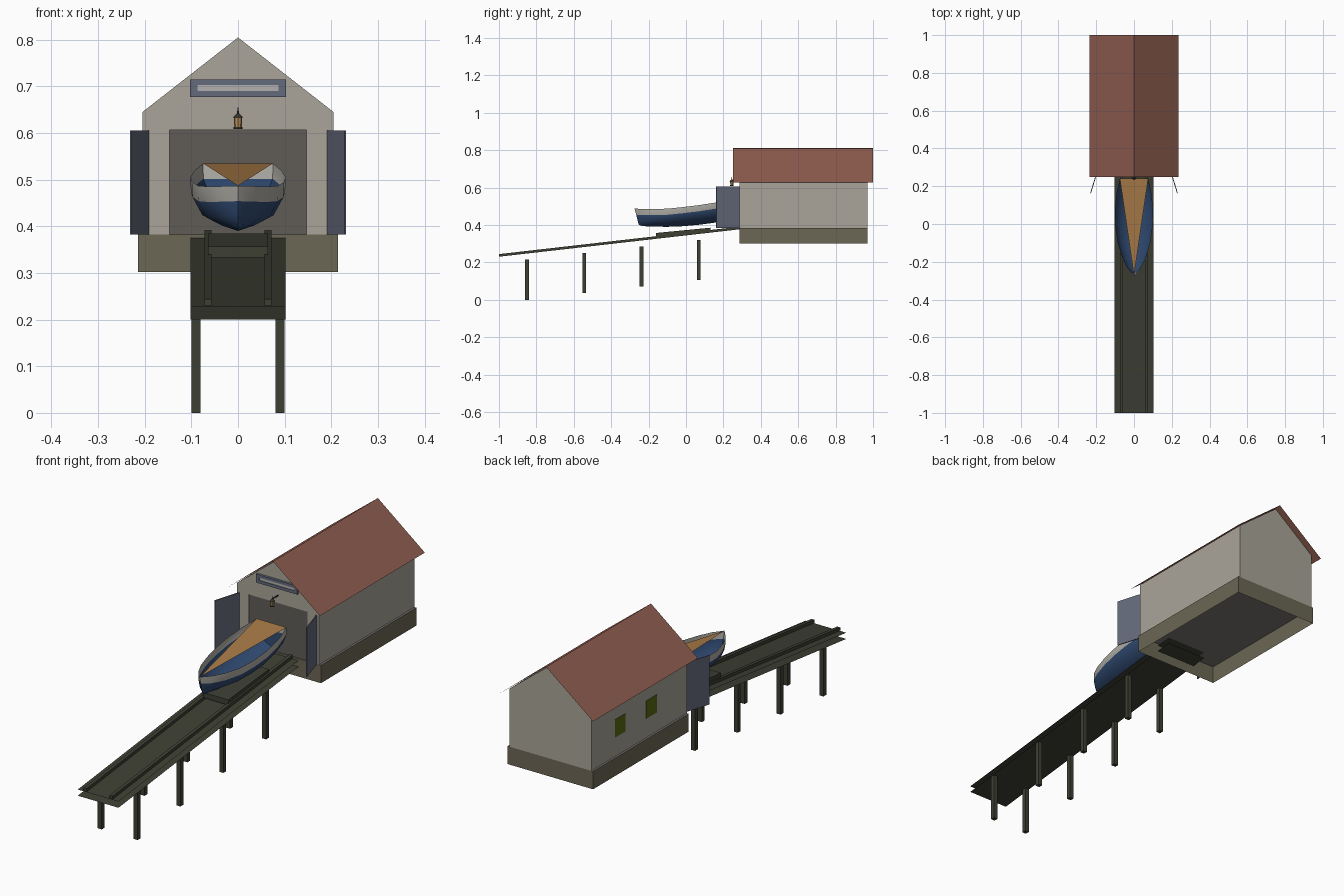
import bpy, math

if "Cube" in bpy.data.objects:
    bpy.data.objects.remove(bpy.data.objects["Cube"])

mats = {}
COL = {"wall": (.40, .375, .32), "doorway": (.115, .108, .095), "base": (.15, .135, .09), "floor": (.2, .19, .18),
       "roof": (.27, .108, .078), "slate": (.13, .145, .20), "wood": (.047, .051, .034), "navy": (.03, .07, .17),
       "hull_grey": (.45, .44, .40), "deck": (.40, .20, .065), "glass": (.10, .14, .006), "amber": (.45, .27, .1),
       "dark": (.04, .035, .03), "pale": (.45, .43, .43)}

def mat(key):
    if key not in mats:
        mats[key] = bpy.data.materials.new(key)
        mats[key].diffuse_color = (*COL[key], 1)
    return mats[key]

def mesh(name, verts, faces, *keys, index=None):
    me = bpy.data.meshes.new(name)
    me.from_pydata(verts, [], faces)
    for k in keys:
        me.materials.append(mat(k))
    if index:
        me.polygons.foreach_set("material_index", index)
    ob = bpy.data.objects.new(name, me)
    bpy.context.collection.objects.link(ob)
    return ob

BOX = [(0, 1, 3, 2), (4, 6, 7, 5), (0, 4, 5, 1), (2, 3, 7, 6), (0, 2, 6, 4), (1, 5, 7, 3)]

def box(name, x, y, z, key, slope=0):
    """Box from ranges; slope shears it upward along y."""
    vs = [(a, b, c + slope * (b - y[0])) for a in x for b in y for c in z]
    return mesh(name, vs, BOX, key)

# House shell: thin walls, dark doorway panel in the front
W, Y0, Y1, ZF, ZE, ZA = .205, .287, .97, .383, .645, .805
D, ZD = .147, .607
mesh("side_walls", [(s * W, y, z) for s in (-1, 1) for y in (Y0, Y1) for z in (ZF, ZE)],
     [(0, 1, 3, 2), (4, 6, 7, 5)], "wall")
mesh("back_wall", [(-W, Y1, ZF), (W, Y1, ZF), (W, Y1, ZE), (0, Y1, ZA), (-W, Y1, ZE)], [(4, 3, 2, 1, 0)], "wall")
mesh("front_wall", [(x, Y0, z) for x, z in ((-W, ZF), (-D, ZF), (-D, ZD), (D, ZD), (D, ZF), (W, ZF), (W, ZE), (-W, ZE))],
     [(7, 0, 1, 2), (7, 2, 3, 6), (3, 4, 5, 6)], "wall")
mesh("front_gable", [(-W, Y0, ZE), (W, Y0, ZE), (0, Y0, ZA)], [(0, 1, 2)], "wall")
mesh("doorway", [(x, Y0 + .004, z) for x, z in ((-D, ZF), (D, ZF), (D, ZD), (-D, ZD))], [(0, 1, 2, 3)], "doorway")

# Foundation skirt (open below) and floor
F = .214
ring = [(-F, Y0), (F, Y0), (F, Y1), (-F, Y1)]
mesh("foundation", [(x, y, z) for z in (.302, ZF) for x, y in ring],
     [(i, (i + 1) % 4, (i + 1) % 4 + 4, i + 4) for i in range(4)], "base")
mesh("floor", [(x, y, ZF) for x, y in ring], [(0, 1, 2, 3)], "floor")

# Roof sheets
mesh("roof", [(x, y, z) for x, z in ((-.235, .626), (0, .81), (.235, .626)) for y in (.25, 1)],
     [(0, 2, 3, 1), (2, 4, 5, 3)], "roof")

# Open doors
for s, side in ((-1, "left"), (1, "right")):
    pts = [(.191, .283), (.195, .285), (.232, .163), (.228, .161)]
    vs = [(s * x, y, z) for z in (.383, .605) for x, y in pts]
    fs = [(0, 3, 2, 1), (4, 5, 6, 7)] + [(i, (i + 1) % 4, (i + 1) % 4 + 4, i + 4) for i in range(4)]
    # outline runs clockwise on the right, so flip that side to face outward
    if s > 0:
        fs = [f[::-1] for f in fs]
    mesh(side + "_door", vs, fs, "slate")

# Gable window: frame bars and pale pane
for i, (x, z) in enumerate([((-.103, .103), (.703, .715)), ((-.103, .103), (.677, .690)),
                            ((-.103, -.087), (.690, .703)), ((.087, .103), (.690, .703))]):
    box(f"gable_frame_{i}", x, (.276, .287), z, "slate")
box("gable_pane", (-.087, .087), (.279, .287), (.690, .703), "pale")

# Side windows on the left wall
for i, y in enumerate((.54, .765)):
    box(f"side_window_{i}", (-.207, -.204), (y - .037, y + .037), (.47, .55), "glass")

# Lantern over the doorway
def cone(name, r1, r2, z0, z1, key):
    bpy.ops.mesh.primitive_cone_add(vertices=8, radius1=r1, radius2=r2, depth=z1 - z0, location=(0, .245, (z0 + z1) / 2))
    ob = bpy.context.object
    ob.name = name
    ob.data.materials.append(mat(key))

cone("lantern_base", .010, .010, .609, .613, "dark")
cone("lantern_glass", .008, .009, .613, .633, "amber")
cone("lantern_cap", .012, .003, .633, .642, "dark")
cone("lantern_spike", .002, .001, .642, .655, "dark")
box("lantern_bracket", (-.002, .002), (.245, .287), (.640, .644), "dark")

# Slipway: two sloping sheets, rails, posts
S = .114
for name, z in (("upper_deck", .228), ("lower_deck", .200)):
    mesh(name, [(x, y, z + S * (y + 1)) for y in (-1, .36) for x in (-.102, .102)], [(0, 1, 3, 2)], "wood")
for s, side in ((-1, "left"), (1, "right")):
    box(side + "_rail", sorted((s * .057, s * .072)), (-1, .287), (.230, .244), "wood", S)
    for i in range(4):
        y = -.85 + .306 * i
        z = S * .306 * i
        box(f"{side}_post_{i}", sorted((s * .08, s * .1)), (y - .01, y + .01), (z, z + .216), "wood")

# Launching cradle
box("cradle", (-.064, .064), (-.16, .13), (.333, .357), "wood", S * .85)

# Boat: open hull lofted from stations (y, half width, gunwale z, keel z)
stations = [(-.275, 0, .487, .402), (-.235, .034, .486, .394), (-.18, .062, .485, .391), (-.1, .086, .487, .390),
            (-.02, .098, .495, .393), (.07, .102, .506, .401), (.16, .093, .520, .413), (.24, .075, .535, .428)]
verts, faces, index = [], [], []
for j, (y, w, g, k) in enumerate(stations):
    st = g - .033
    half = [(w, g), (w * .99, st), (w * .78, k + .45 * (st - k)), (w * .4, k + .18 * (st - k))]
    row = half + [(0, k)] + [(-x, z) for x, z in half[::-1]]
    rake = .022 if j == 0 else 0
    verts += [(x, y + rake * (g - z) / (g - k), z) for x, z in row]
n = 9
for j in range(len(stations) - 1):
    for i in range(n - 1):
        a = j * n + i
        faces.append((a, a + n, a + n + 1, a + 1))
        index.append(1 if i in (0, n - 2) else 0)
# Transom: grey band above, navy below
last = (len(stations) - 1) * n
faces += [tuple(last + i for i in (0, 1, 7, 8)), tuple(last + i for i in range(1, 8))]
index += [1, 0]
hull = mesh("boat_hull", verts, faces, "navy", "hull_grey", index=index)
bpy.ops.object.select_all(action='DESELECT')
bpy.context.view_layer.objects.active = hull
hull.select_set(True)
bpy.ops.object.mode_set(mode='EDIT')
bpy.ops.mesh.select_all(action='SELECT')
bpy.ops.mesh.normals_make_consistent(inside=False)
bpy.ops.object.mode_set(mode='OBJECT')
bpy.ops.object.shade_smooth_by_angle(angle=math.radians(50))

# Triangular boat deck
mesh("boat_deck", [(0, -.273, .487), (.075, .24, .535), (-.075, .24, .535)], [(0, 1, 2)], "deck")

for m in bpy.data.materials:
    if m.users and not m.is_grease_pencil:
        m.use_nodes = True
        m.node_tree.nodes["Principled BSDF"].inputs["Base Color"].default_value = m.diffuse_color
